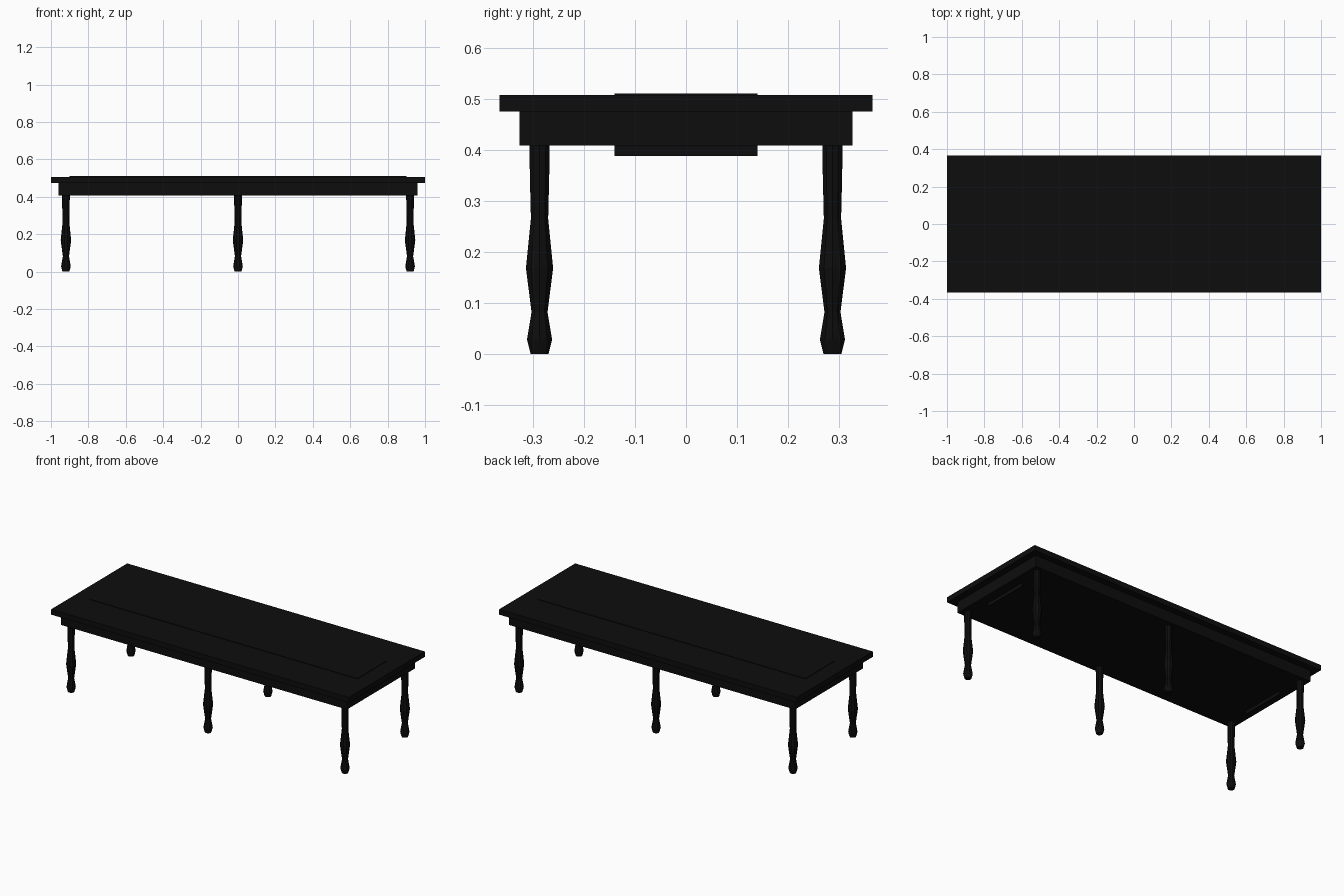
import bpy, bmesh, math

if "Cube" in bpy.data.objects:
    bpy.data.objects.remove(bpy.data.objects["Cube"])

black = bpy.data.materials.new("black lacquer")
black.diffuse_color = (0.004, 0.004, 0.004, 1)
black.use_nodes = True
black.node_tree.nodes["Principled BSDF"].inputs["Base Color"].default_value = black.diffuse_color


def finish(name, bm):
    bmesh.ops.recalc_face_normals(bm, faces=bm.faces)
    me = bpy.data.meshes.new(name)
    bm.to_mesh(me)
    bm.free()
    me.materials.append(black)
    ob = bpy.data.objects.new(name, me)
    bpy.context.collection.objects.link(ob)
    return ob


def box(name, x0, x1, y0, y1, z0, z1):
    bm = bmesh.new()
    bmesh.ops.create_cube(bm, size=1)
    for v in bm.verts:
        v.co.x = x1 if v.co.x > 0 else x0
        v.co.y = y1 if v.co.y > 0 else y0
        v.co.z = z1 if v.co.z > 0 else z0
    return finish(name, bm)


def turned_leg(name, cx, cy, profile, sides=10):
    bm = bmesh.new()
    rings = []
    for r, z in profile:
        rings.append([bm.verts.new((cx + r * math.cos(2 * math.pi * i / sides),
                                    cy + r * math.sin(2 * math.pi * i / sides), z))
                      for i in range(sides)])
    for a, b in zip(rings, rings[1:]):
        for i in range(sides):
            j = (i + 1) % sides
            bm.faces.new((a[i], a[j], b[j], b[i]))
    bm.faces.new(rings[0])
    bm.faces.new(rings[-1])
    return finish(name, bm)


# Table top and the solid apron below it
box("table_top", -1, 1, -0.365, 0.365, 0.475, 0.507)
box("apron", -0.96, 0.96, -0.326, 0.326, 0.408, 0.476)

# Thin runner along the top, with end flaps showing below the apron
box("runner", -0.9, 0.9, -0.14, 0.14, 0.506, 0.51)
for side, x in (("left", -0.9), ("right", 0.9)):
    box(side + "_runner_flap", x - 0.002, x + 0.002, -0.14, 0.14, 0.388, 0.508)

# Six turned legs
leg_profile = [(0.0185, 0), (0.0258, 0.028), (0.0165, 0.082), (0.028, 0.168),
               (0.0178, 0.265), (0.02, 0.35), (0.0208, 0.41)]
for column, x in (("left", -0.92), ("middle", 0), ("right", 0.92)):
    for row, y in (("front", -0.287), ("back", 0.287)):
        turned_leg(f"{row}_{column}_leg", x, y, leg_profile)
